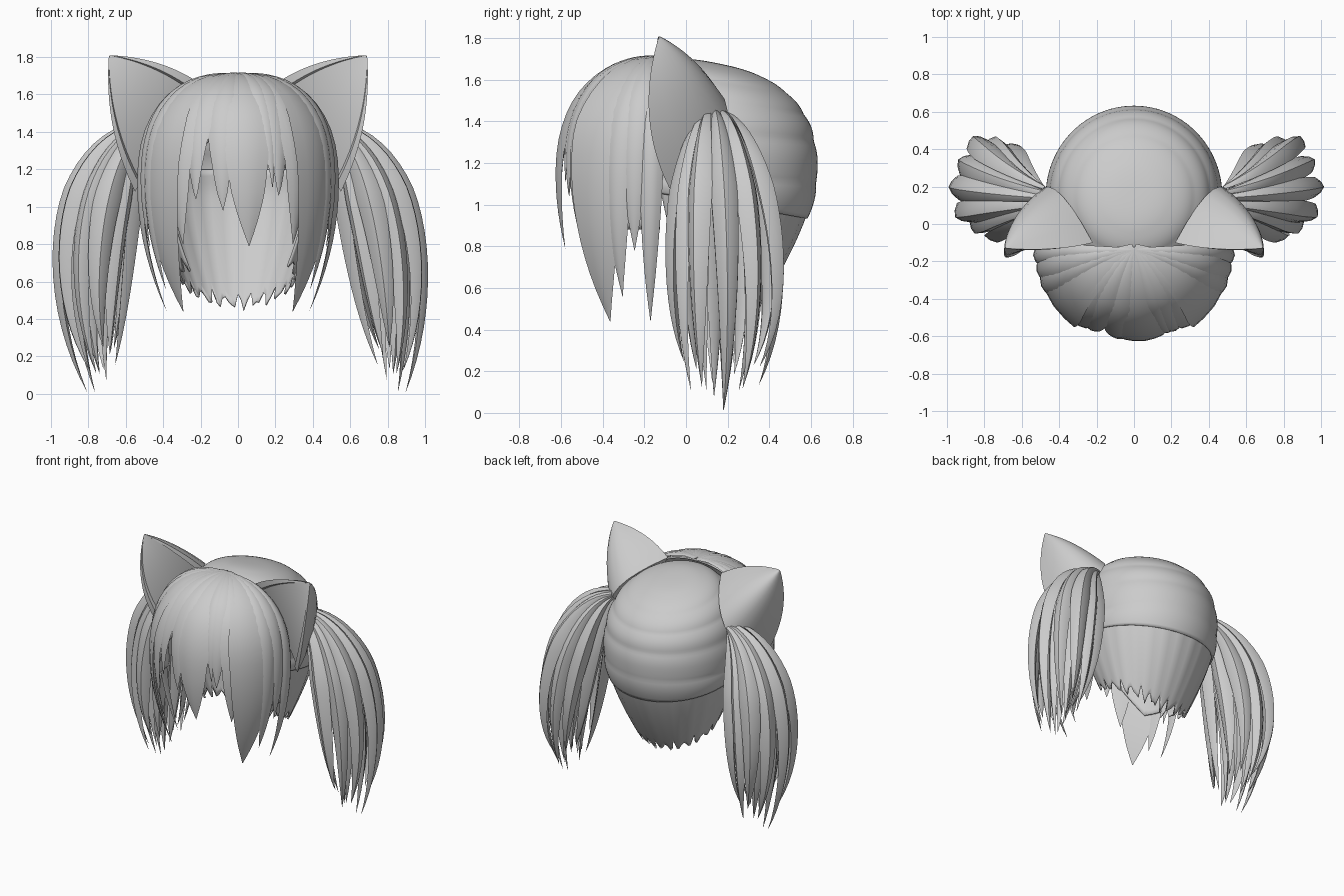
import bpy, bmesh, math, random
from mathutils import Vector

random.seed(4)
if "Cube" in bpy.data.objects:
    bpy.data.objects.remove(bpy.data.objects["Cube"])

grey = bpy.data.materials.new("hair_grey")
grey.use_nodes = True
grey.diffuse_color = (0.6, 0.6, 0.6, 1)
grey.node_tree.nodes["Principled BSDF"].inputs["Base Color"].default_value = (0.6, 0.6, 0.6, 1)


def finish(name, bm, angle=50, thickness=0):
    bmesh.ops.recalc_face_normals(bm, faces=bm.faces)
    mesh = bpy.data.meshes.new(name)
    bm.to_mesh(mesh)
    bm.free()
    mesh.materials.append(grey)
    obj = bpy.data.objects.new(name, mesh)
    bpy.context.collection.objects.link(obj)
    bpy.ops.object.select_all(action="DESELECT")
    obj.select_set(True)
    bpy.context.view_layer.objects.active = obj
    bpy.ops.object.shade_smooth_by_angle(angle=math.radians(angle))
    if thickness:
        mod = obj.modifiers.new("thickness", "SOLIDIFY")
        mod.thickness = thickness
        mod.offset = -1
    return obj


def skin(bm, rows, closed=False, caps=False):
    """Join rows of points into a sheet or a tube."""
    rings = [[bm.verts.new(p) for p in row] for row in rows]
    n = len(rings[0])
    for low, high in zip(rings, rings[1:]):
        for i in range(n if closed else n - 1):
            j = (i + 1) % n
            bm.faces.new((low[i], low[j], high[j], high[i]))
    if caps:
        bm.faces.new(rings[0])
        bm.faces.new(rings[-1])


SECTION = [(1, 0), (0.55, 0.65), (0, 1), (-0.55, 0.65), (-1, 0), (0, -0.4)]


def strand(bm, path, normal, width, thick, steps=20):
    """A pointed lock with a ridged outer face, swept along a path function."""
    rows = []
    for k in range(steps + 1):
        t = k / steps
        p = path(t)
        tangent = (path(t + 0.01) - path(t - 0.01)).normalized()
        side = tangent.cross(normal(t)).normalized()
        out = side.cross(tangent)
        size = min(1, 0.2 + 1.9 * t) * max(1 - t ** 3.2, 0.01)
        rows.append([p + side * (a * width * size / 2) + out * (b * thick * size)
                     for a, b in SECTION])
    skin(bm, rows, closed=True, caps=True)


# Front dome shared by the fringe and its lining
ARC = 0.85


def dome(angle, s, scale=1.0):
    phi = max(1e-6, min(s / ARC, 1) * math.pi / 2)
    h = max(math.cos(phi), 0) ** 0.85
    drop = max(0, s - ARC)
    inward = scale * (1 - 0.25 * (drop / 0.65) ** 2)
    return Vector((0.515 * inward * math.sin(phi) ** 0.8 * math.sin(angle),
                   -0.14 - 0.47 * inward * math.sin(phi) * math.cos(angle),
                   1.1 + 0.61 * h * scale - drop))


bm = bmesh.new()
rows = []
for k in range(25):
    row = []
    for i in range(49):
        a = math.radians(-92 + 184 * i / 48)
        blend = min(1, max(0, (abs(a) - 0.3) / 0.7))
        row.append(dome(a, (0.62 + 0.45 * blend) * k / 24, 0.975))
    rows.append(row)
skin(bm, rows)
bmesh.ops.remove_doubles(bm, verts=bm.verts, dist=0.0015)
finish("fringe_lining", bm, 60, 0.012)


def fringe_lock(bm, start, end, tip_z, width, thick=0.03):
    a0, a1 = math.radians(start), math.radians(end)
    length = ARC + 1.1 - tip_z

    def path(t):
        return dome(a0 + (a1 - a0) * t, t * length)

    def normal(t):
        p = path(t)
        return Vector((p.x, p.y + 0.14, max(0, p.z - 1.1) * 0.9 + 0.02))
    strand(bm, path, normal, width, thick)


# Central fringe locks: start angle, tip angle, tip height, width
bm = bmesh.new()
for lock in [(-29, -26, 1.04, 0.2), (28, 25, 1.06, 0.2), (-13, -9, 0.98, 0.2),
             (3, 7, 0.79, 0.3), (18, 21, 1.1, 0.15)]:
    fringe_lock(bm, *lock)
finish("fringe_locks", bm)

# Side locks, mirrored
for name, sign in (("left", 1), ("right", -1)):
    bm = bmesh.new()
    for start, end, tip_z, width in [(40, 37, 0.8, 0.22), (56, 50, 0.44, 0.36),
                                     (70, 65, 0.56, 0.17), (79, 76, 0.78, 0.17),
                                     (89, 85, 0.44, 0.13)]:
        fringe_lock(bm, sign * start, sign * end, tip_z, width)
    finish(name + "_side_locks", bm)


# Back of the head: layered crown over a tapering nape
def back_point(angle, r, z, scale=1.0):
    below = (max(0, 1.1 - z) / 0.62) ** 1.4
    return Vector((0.465 * scale * r * (1 - 0.45 * below) * math.sin(angle),
                   0.15 + 0.475 * scale * r * (1 - 0.6 * below) * math.cos(angle), z))


def open_front(bm, y, tilt):
    bmesh.ops.remove_doubles(bm, verts=bm.verts, dist=0.0015)
    bmesh.ops.bisect_plane(bm, geom=bm.verts[:] + bm.edges[:] + bm.faces[:],
                           plane_co=(0, y, 1.1), plane_no=(0, -1, -tilt), clear_outer=True)


AROUND = 96
bm = bmesh.new()
rows = []
for k in range(57):
    row = []
    for i in range(AROUND):
        a = math.tau * i / AROUND
        u = k / 46
        phi = max(1e-6, min(u, 1) * math.pi / 2)
        r = math.sin(phi) ** 0.75 * (1 + 0.018 * abs(math.sin(u * 15)))
        h = max(math.cos(phi), 0) ** 0.75
        # the hem hangs lowest at the middle of the back
        z = 1.15 + 0.53 * h - max(0, u - 1) * (0.65 + 0.35 * math.cos(a))
        p = back_point(a, r, z)
        p.z -= 0.2 * (p.y - 0.15) * h
        row.append(p)
    rows.append(row)
skin(bm, rows, closed=True)
open_front(bm, -0.15, 0)
finish("back_crown", bm, 40, 0.015)

bm = bmesh.new()
rows = []
for k in range(21):
    row = []
    for i in range(AROUND):
        a = math.tau * i / AROUND
        jag = 0.05 * (i % 4 == 0) + 0.02 * (i % 4 != 2) + 0.02 * math.sin(i * 2.3)
        bottom = 0.46 + 0.13 * (1 - math.cos(a)) + jag
        z = 1.2 + (bottom - 1.2) * k / 20
        row.append(back_point(a, 1, z, 0.98 + 0.012 * abs(math.sin(a * 12))))
    rows.append(row)
skin(bm, rows, closed=True)
open_front(bm, -0.13, 0.22)
finish("nape_hair", bm, 40, 0.012)


def bezier(points, t):
    p0, p1, p2, p3 = points
    s = 1 - t
    return p0 * s ** 3 + p1 * 3 * s * s * t + p2 * 3 * s * t * t + p3 * t ** 3


# Side tails: an outer and an inner ring of deep locks bulging out from each tie point
for name, sign, shift in (("left", 1, 0), ("right", -1, -0.09)):
    bm = bmesh.new()
    for count, spread in ((11, 1), (5, 0.45)):
        for i in range(count):
            th = math.tau * i / count
            reach = spread * (0.96 if i % 2 == 0 else 0.86)
            c, s = reach * math.cos(th), reach * math.sin(th)
            tip_z = 0.01 + 0.13 * abs(s) + 0.12 * max(0, -c) + (i % 3) * 0.05
            pts = [Vector((0.48, 0.14 + 0.06 * s, 1.43 + 0.02 * c)),
                   Vector((0.75 + 0.2 * c, 0.17 + 0.2 * s, 1.33 + 0.07 * c)),
                   Vector((0.83 + 0.26 * c, 0.23 + 0.36 * s, 0.62)),
                   Vector((0.82 + 0.08 * c + shift, 0.18 + 0.2 * s, tip_z))]
            for p in pts:
                p.x *= sign
            outward = Vector((math.cos(th) * sign, math.sin(th), 0.15 + 0.2 * c))
            strand(bm, lambda t: bezier(pts, t), lambda t: outward,
                   random.uniform(0.13, 0.16), 0.06, 22)
    finish(name + "_tail", bm)


# Ears: rounded cones with a rimmed, hollowed front
def curve(a, b, c, t):
    return a * (1 - t) ** 2 + b * 2 * t * (1 - t) + c * t * t


for name, sign in (("left", 1), ("right", -1)):
    tip = Vector((0.69, -0.13, 1.81))
    bm = bmesh.new()
    rows = []
    for k in range(17):
        t = 0.985 * k / 16
        inner = curve(Vector((0.22, -0.1, 1.67)), Vector((0.42, -0.15, 1.8)), tip, t)
        outer = curve(Vector((0.55, -0.08, 1.08)), Vector((0.72, -0.25, 1.42)), tip, t)
        back = curve(Vector((0.46, 0.2, 1.45)), Vector((0.65, 0.06, 1.66)), tip, t)
        mid = back * 2 - (inner + outer) / 2
        row = [curve(inner, mid, outer, j / 10) for j in range(11)]
        hollow = Vector((0, 0.05 * (1 - t), 0))
        row += [outer.lerp(inner, 0.07), outer.lerp(inner, 0.09) + hollow * 0.5,
                outer.lerp(inner, 0.5) + hollow,
                outer.lerp(inner, 0.91) + hollow * 0.5, outer.lerp(inner, 0.93)]
        rows.append([Vector((p.x * sign, p.y, p.z)) for p in row])
    skin(bm, rows, closed=True, caps=True)
    finish(name + "_ear", bm, 40)
